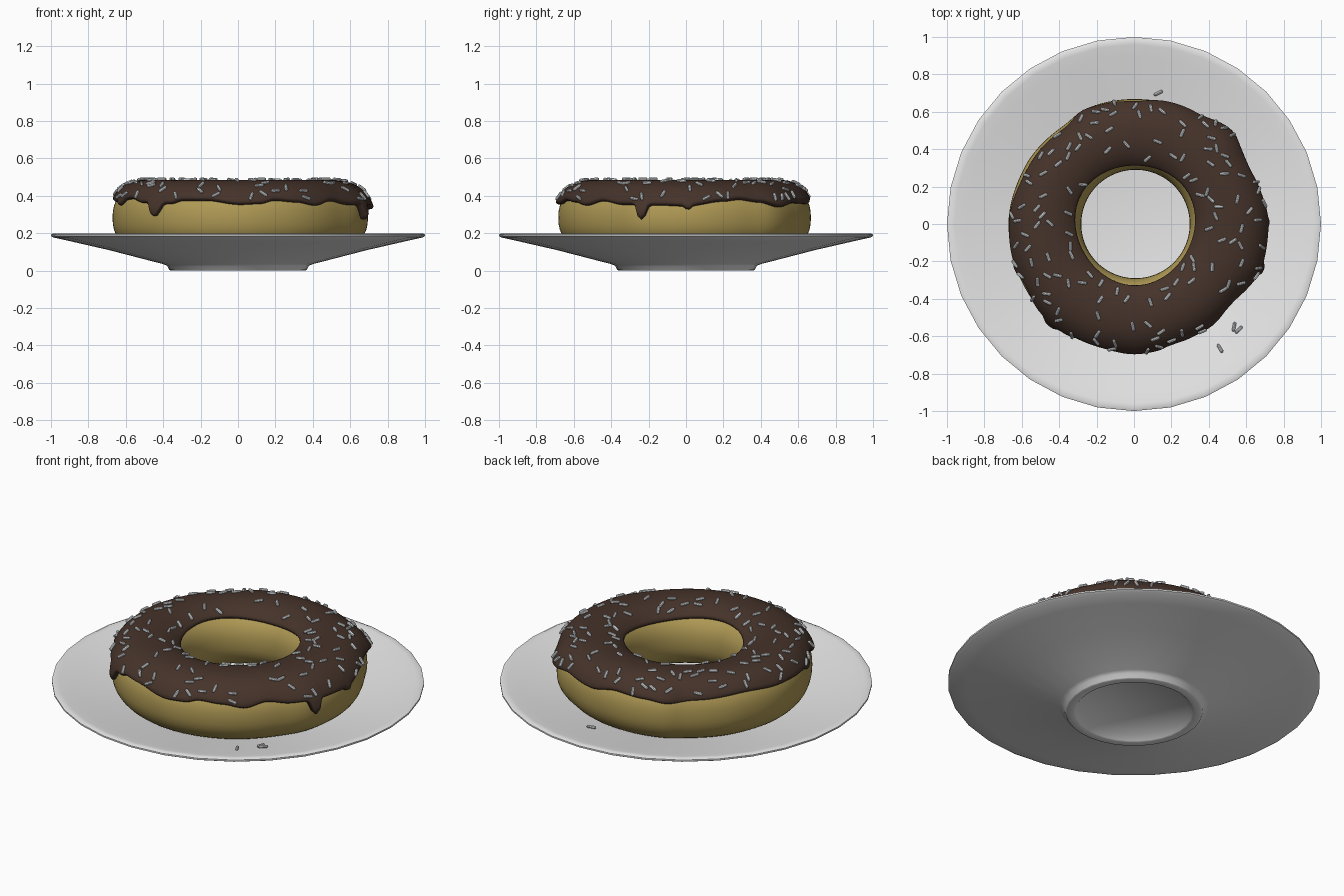
import bpy, bmesh, math, random
from mathutils import Vector, Matrix

if "Cube" in bpy.data.objects:
    bpy.data.objects.remove(bpy.data.objects["Cube"])

random.seed(7)
N = 2.3                      # superellipse exponent of the dough section
RC, ZC, A, B = 0.485, 0.283, 0.195, 0.177
TH = 0.026                   # icing thickness


def material(name, rgb):
    m = bpy.data.materials.new(name)
    m.diffuse_color = (*rgb, 1)
    m.use_nodes = True
    m.node_tree.nodes["Principled BSDF"].inputs["Base Color"].default_value = m.diffuse_color
    return m


def make(name, bm, mat, angle=40):
    bmesh.ops.recalc_face_normals(bm, faces=bm.faces[:])
    me = bpy.data.meshes.new(name)
    bm.to_mesh(me)
    bm.free()
    me.materials.append(mat)
    ob = bpy.data.objects.new(name, me)
    bpy.context.collection.objects.link(ob)
    bpy.ops.object.select_all(action='DESELECT')
    ob.select_set(True)
    bpy.context.view_layer.objects.active = ob
    bpy.ops.object.shade_smooth_by_angle(angle=math.radians(angle))
    return ob


def sample(table, deg):
    """Smooth periodic lookup in (degree, value) pairs."""
    deg %= 360
    t = table + [(table[0][0] + 360, table[0][1])]
    for (a, u), (b, v) in zip(t, t[1:]):
        if a <= deg <= b:
            k = (deg - a) / (b - a)
            k = k * k * (3 - 2 * k)
            return u + (v - u) * k
    return table[0][1]


# Icing outline radius and lower edge height around the ring
OUTLINE = [(0, .73), (30, .715), (42, .735), (62, .70), (90, .685), (113, .685), (125, .65),
           (153, .67), (180, .69), (203, .695), (231, .71), (270, .71), (292, .70),
           (322, .695), (341, .735)]
EDGE = [(0, .35), (17, .38), (25, .39), (35, .375), (45, .345), (58, .37), (75, .365), (90, .395),
        (105, .385), (117, .37), (130, .385), (154, .40), (175, .385), (195, .375), (211, .395),
        (222, .37), (238, .365), (244, .385), (255, .385), (271, .36), (280, .365), (287, .385),
        (298, .375), (308, .355), (318, .382), (330, .36), (350, .355)]
DRIPS = [(230, .075, 3.2), (340.5, .085, 2.3), (1, .02, 1.6), (201, .025, 3)]


def edge_z(deg):
    z = sample(EDGE, deg)
    for a, d, w in DRIPS:
        x = (deg - a + 180) % 360 - 180
        z -= d * math.exp(-abs(x / w) ** 3)
    return z


def spow(v, p):
    return math.copysign(abs(v) ** p, v)


def ring_point(deg, phi, off=0.0):
    """Point on the dough ring, pushed out by off."""
    c, s = spow(math.cos(phi), 2 / N), spow(math.sin(phi), 2 / N)
    d = sample(OUTLINE, deg) - .705
    a = A + off
    if c > 0:
        a += d * (0.6 if off <= 0 else 0.6 + 0.4 * min(1, off / TH))
    cx = 0.008 * max(0, -c)
    t = math.radians(deg)
    r = RC + a * c
    z = ZC + (B + off) * s
    return Vector((r * math.cos(t) + cx, r * math.sin(t), z))


def edge_phi(z):
    return math.asin(max(-1, min(1, spow((z - ZC) / (B + TH), N / 2))))


def skin(rings):
    """Closed grid from a closed list of closed rings."""
    bm = bmesh.new()
    vs = [[bm.verts.new(p) for p in ring] for ring in rings]
    n, m = len(vs), len(vs[0])
    for i in range(n):
        for j in range(m):
            k, l = (i + 1) % n, (j + 1) % m
            bm.faces.new((vs[i][j], vs[k][j], vs[k][l], vs[i][l]))
    return bm


# Materials
white = material("plate_white", (.8, .8, .8))
tan = material("dough_tan", (.43, .32, .09))
brown = material("icing_brown", (.06, .033, .023))
silver = material("sprinkle_white", (.76, .79, .81))

# Plate: lathed profile with a foot ring
TOP = [(.985, .2), (.96, .197), (.9, .185), (.71, .148), (.45, .095), (.32, .072)]
profile = [(.29, .03), (.315, .004), (.325, 0), (.36, 0), (.368, .004), (.378, .026), (.4, .035),
           (.69, .11), (.9, .158), (.985, .177), (1, .185), (1, .194)] + TOP
bm = bmesh.new()
rings = []
for r, z in profile:
    rings.append([bm.verts.new((r * math.cos(i * math.tau / 32), r * math.sin(i * math.tau / 32), z))
                  for i in range(32)])
for p, q in zip(rings, rings[1:]):
    for i in range(32):
        j = (i + 1) % 32
        bm.faces.new((p[i], p[j], q[j], q[i]))
for ring, z in ((rings[0], .03), (rings[-1], .065)):
    c = bm.verts.new((0, 0, z))
    for i in range(32):
        bm.faces.new((ring[i], ring[(i + 1) % 32], c))
make("plate", bm, white, 60)

# Dough ring
make("dough", skin([[ring_point(d * 3, k * math.tau / 40) for k in range(40)] for d in range(120)]),
     tan, 80)

# Icing: shell over the top of the dough with a dripping edge
rings = []
for i in range(240):
    deg = i * 1.5
    p0 = edge_phi(edge_z(deg))
    p1 = math.pi - edge_phi(.425 + .008 * math.sin(math.radians(deg * 3)))
    ring = []
    for k in range(25):
        f = k / 24
        ring.append(ring_point(deg, p0 + .05 + (p1 - p0 - .1) * f, TH))
    ring.append(ring_point(deg, p1 - .01, TH * .75))
    ring.append(ring_point(deg, p1, TH * .35))
    for k in range(13):
        f = k / 12
        ring.append(ring_point(deg, p1 - .02 - (p1 - p0 - .04) * f, -.006))
    ring.append(ring_point(deg, p0, TH * .35))
    ring.append(ring_point(deg, p0 + .01, TH * .75))
    rings.append(ring)
make("icing", skin(rings), brown, 80)


# Sprinkles
def add_sprinkle(bm, pos, normal, length=.05):
    n = normal.normalized()
    t = n.orthogonal().normalized()
    t = Matrix.Rotation(random.uniform(0, math.tau), 3, n) @ t
    rot = t.to_track_quat('Z', 'Y').to_matrix().to_4x4()
    for r1, r2, z, h in ((.0085, .0085, 0, length * .8), (.0085, .005, length * .45, length * .1),
                         (.005, .0085, -length * .45, length * .1)):
        bmesh.ops.create_cone(bm, cap_ends=True, segments=8, radius1=r1, radius2=r2, depth=h,
                              matrix=Matrix.Translation(pos) @ rot @ Matrix.Translation((0, 0, z)))


bm = bmesh.new()
placed = []
while len(placed) < 130:
    deg = random.uniform(0, 360)
    lo, hi = edge_phi(edge_z(deg)) + .12, math.pi - edge_phi(.45)
    phi = random.uniform(lo, hi)
    if random.random() > (RC + A * math.cos(phi)) / .7:
        continue
    p = ring_point(deg, phi, TH)
    if any((p - q).length < .042 for q in placed):
        continue
    placed.append(p)
    u = ring_point(deg + .5, phi, TH) - p
    v = ring_point(deg, phi + .02, TH) - p
    n = u.cross(v)
    n = n if n.dot(p - Vector((RC * math.cos(math.radians(deg)),
                               RC * math.sin(math.radians(deg)), ZC))) > 0 else -n
    add_sprinkle(bm, p + n.normalized() * .004, n)
make("sprinkles", bm, silver)

# Loose sprinkles fallen on the plate
bm = bmesh.new()
for x, y in ((.535, -.55), (.56, -.565), (.46, -.665), (.13, .70)):
    r = math.hypot(x, y)
    add_sprinkle(bm, Vector((x, y, .148 + (r - .71) * .195 + .009)), Vector((-x * .2 / r, -y * .2 / r, 1)))
make("loose_sprinkles", bm, silver)
